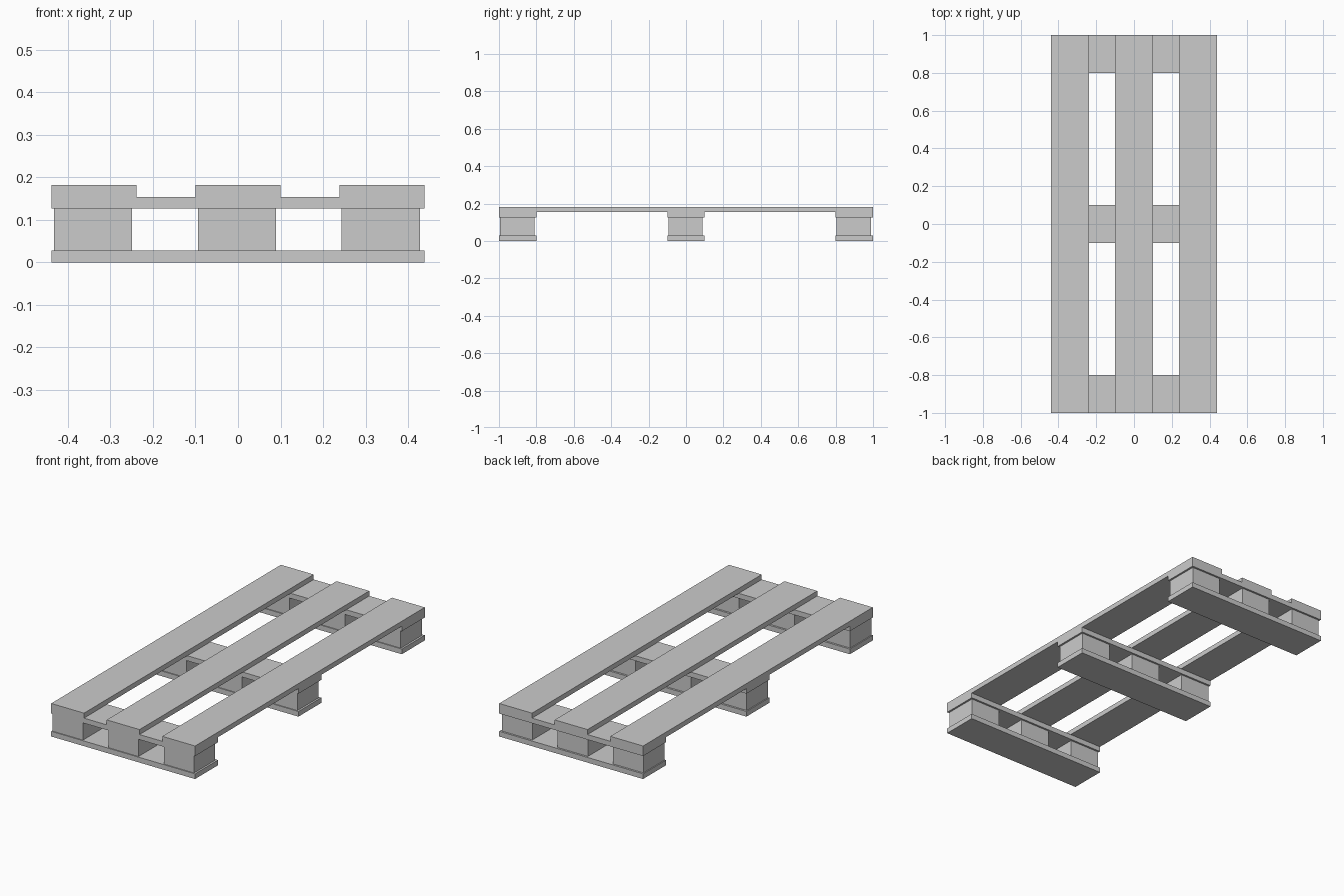
import bpy
import bmesh
from mathutils import Matrix, Vector

if "Cube" in bpy.data.objects:
    bpy.data.objects.remove(bpy.data.objects["Cube"])


def box(name, x, y, z):
    """Box spanning the (low, high) ranges x, y and z."""
    size = [b - a for a, b in (x, y, z)]
    centre = Vector([(a + b) / 2 for a, b in (x, y, z)])
    bm = bmesh.new()
    bmesh.ops.create_cube(bm, size=1, matrix=Matrix.Diagonal((*size, 1)))
    mesh = bpy.data.meshes.new(name)
    bm.to_mesh(mesh)
    bm.free()
    obj = bpy.data.objects.new(name, mesh)
    obj.location = centre
    bpy.context.collection.objects.link(obj)
    return obj


def span(centre, half):
    return (centre - half, centre + half)


HALF_W, HALF_L = 0.4385, 1.0
BOARD = 0.1                            # half width of every board
BLOCK = 0.092                          # half width of every spacer block
SHIFT = -0.0025                        # blocks sit slightly off centre
Z = (0.0, 0.0285, 0.1265, 0.1545, 0.182)  # layer heights
columns = {"left": -(HALF_W - BOARD), "middle": 0.0, "right": HALF_W - BOARD}
rows = {"front": -(HALF_L - BOARD), "centre": 0.0, "back": HALF_L - BOARD}

# Long deck boards
for col, x in columns.items():
    box(f"top_board_{col}", span(x, BOARD), (-HALF_L, HALF_L), Z[3:5])

for row, y in rows.items():
    # Cross boards under the deck and along the ground
    box(f"cross_board_{row}", (-HALF_W, HALF_W), span(y, BOARD), Z[2:4])
    box(f"bottom_board_{row}", (-HALF_W, HALF_W), span(y, BOARD), Z[0:2])
    # Spacer blocks between them
    for col, x in columns.items():
        box(f"block_{row}_{col}", span(x + SHIFT, BLOCK), span(y + SHIFT, BLOCK), Z[1:3])
